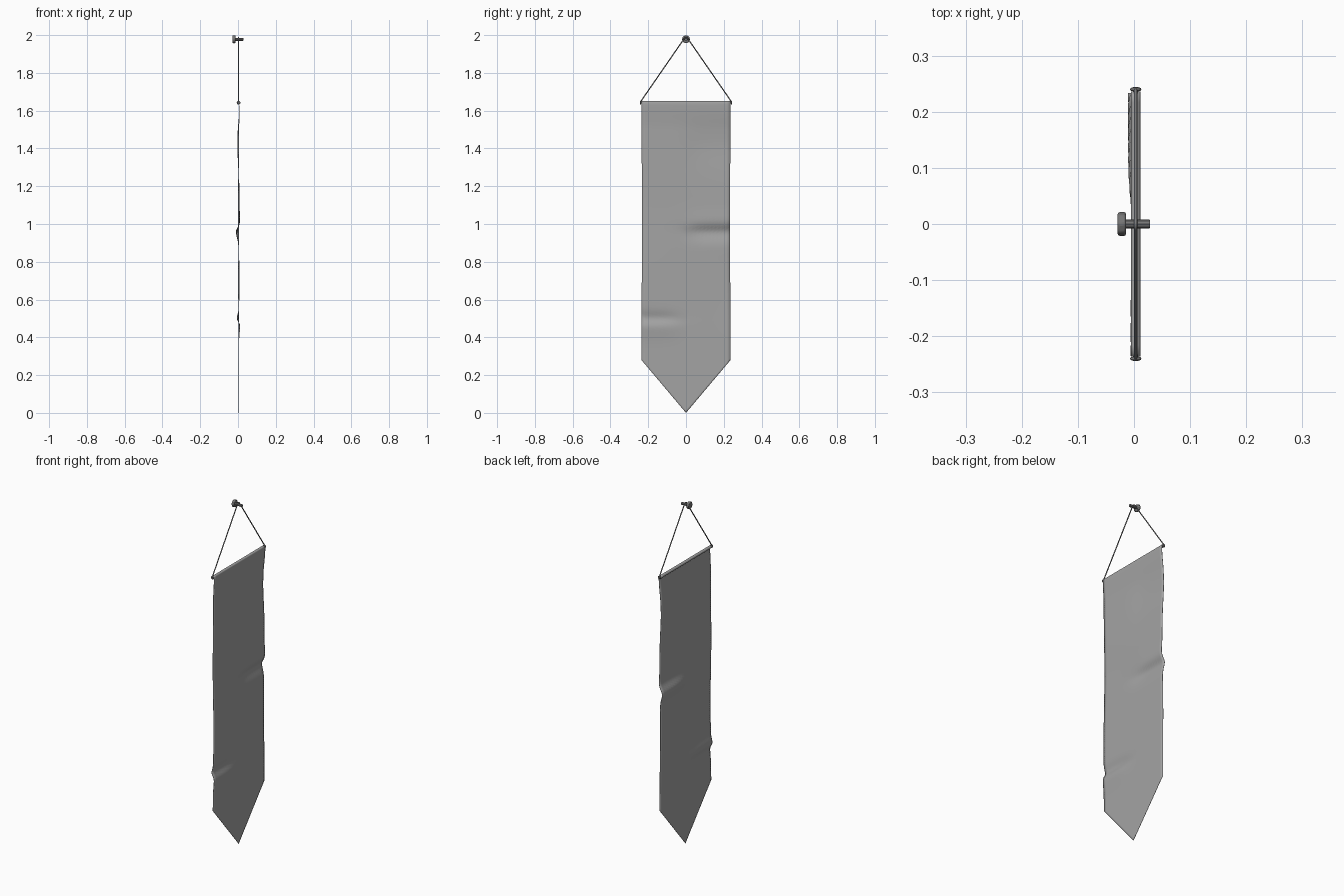
import bpy, bmesh, math
from mathutils import Vector

if "Cube" in bpy.data.objects:
    bpy.data.objects.remove(bpy.data.objects["Cube"])


def material(name, value):
    m = bpy.data.materials.new(name)
    m.use_nodes = True
    colour = (value, value, value, 1)
    m.diffuse_color = colour
    m.node_tree.nodes["Principled BSDF"].inputs["Base Color"].default_value = colour
    return m


CLOTH = material("grey cloth", 0.37)
CORD = material("dark grey cord", 0.2)
METAL = material("dark grey metal", 0.18)


def add_object(name, bm, mat):
    bmesh.ops.recalc_face_normals(bm, faces=bm.faces)
    mesh = bpy.data.meshes.new(name)
    bm.to_mesh(mesh)
    bm.free()
    ob = bpy.data.objects.new(name, mesh)
    bpy.context.collection.objects.link(ob)
    mesh.materials.append(mat)
    return ob


def smooth(ob, angle=40):
    bpy.ops.object.select_all(action='DESELECT')
    ob.select_set(True)
    bpy.context.view_layer.objects.active = ob
    bpy.ops.object.shade_smooth_by_angle(angle=math.radians(angle))


def rod(name, start, end, radius, sides, mat, bevel=0):
    start, end = Vector(start), Vector(end)
    axis = end - start
    bm = bmesh.new()
    bmesh.ops.create_cone(bm, cap_ends=True, segments=sides, radius1=radius,
                          radius2=radius, depth=axis.length)
    bm.transform(axis.to_track_quat('Z', 'Y').to_matrix().to_4x4())
    bmesh.ops.translate(bm, verts=bm.verts, vec=(start + end) / 2)
    ob = add_object(name, bm, mat)
    if bevel:
        mod = ob.modifiers.new("Bevel", 'BEVEL')
        mod.width, mod.segments = bevel, 2
    smooth(ob)
    return ob


# Banner cloth: pointed sheet with creases, rolled into a hem at the top
HALF, SHOULDER, HEM_Z, HEM_X, HEM_R = 0.236, 0.28, 1.642, 0.003, 0.0075


def bump(t, centre, below, above):
    d = t - centre
    return math.exp(-(d / (above if d > 0 else below)) ** 2)


def ripple(y, z):
    u = y / HALF
    left = 1 / (1 + math.exp(-8 * (u - 0.1)))
    right = 1 / (1 + math.exp(8 * (u + 0.25)))
    x = 0.004
    x -= 0.015 * left * bump(z, 0.96, 0.045, 0.025)
    x += 0.004 * left * bump(z, 1.02, 0.03, 0.05)
    x -= 0.010 * right * bump(z, 0.5, 0.018, 0.03)
    x += 0.006 * right * bump(z, 0.46, 0.06, 0.02)
    x += 0.003 * u * math.sin(7 * z) * bump(z, 1.0, 0.6, 0.5)
    x -= 0.006 * left * bump(z, 1.42, 0.12, 0.1)
    top = min(1, max(0, (z - 1.5) / (HEM_Z - 1.5)))
    top = top * top * (3 - 2 * top)
    return x * (1 - top) + (HEM_X + HEM_R) * top


def cloth_rows(y):
    foot = SHOULDER * abs(y) / HALF
    rows = 110
    for i in range(rows + 1):
        z = foot + (HEM_Z - foot) * i / rows
        pinch = 1 - 0.012 * bump(z, 0.9, 0.3, 0.6)
        yield (ripple(y, z), y * pinch, z)
    for i in range(1, 15):
        a = math.radians(20 * i)
        yield (HEM_X + HEM_R * math.cos(a), y, HEM_Z + HEM_R * math.sin(a))


bm = bmesh.new()
COLUMNS = 24
strips = [[bm.verts.new(p) for p in cloth_rows(HALF * (2 * i / COLUMNS - 1))]
          for i in range(COLUMNS + 1)]
for a, b in zip(strips, strips[1:]):
    for i in range(len(a) - 1):
        bm.faces.new((a[i], b[i], b[i + 1], a[i + 1]))
cloth = add_object("banner_cloth", bm, CLOTH)
solid = cloth.modifiers.new("Thickness", 'SOLIDIFY')
solid.thickness, solid.offset = 0.002, 0
smooth(cloth, 50)

# Rod inside the hem
rod("hem_rod", (HEM_X, -0.244, HEM_Z), (HEM_X, 0.244, HEM_Z), 0.005, 12, METAL)

# Nail
NAIL_Z = 1.978
rod("nail_shaft", (-0.018, 0, NAIL_Z), (0.028, 0, NAIL_Z - 0.002), 0.008, 8, METAL)
rod("nail_head", (-0.029, 0, NAIL_Z), (-0.014, 0, NAIL_Z), 0.022, 8, METAL, 0.004)

# Cord: straight runs over the nail with a small loop round each rod end
curve = bpy.data.curves.new("hanging_cord", 'CURVE')
curve.dimensions = '3D'
curve.bevel_depth, curve.bevel_resolution = 0.003, 2


def add_path(points, cyclic=False):
    s = curve.splines.new('POLY')
    s.points.add(len(points) - 1)
    for p, co in zip(s.points, points):
        p.co = (*co, 1)
    s.use_cyclic_u = cyclic


arc = [(HEM_X, 0.010 * math.cos(math.radians(a)), NAIL_Z + 0.010 * math.sin(math.radians(a)))
       for a in range(30, 151, 20)]
add_path([(HEM_X, 0.24, HEM_Z + 0.006)] + arc + [(HEM_X, -0.24, HEM_Z + 0.006)])
for side in (-1, 1):
    add_path([(HEM_X + 0.007 * math.cos(t * math.pi / 6), side * 0.24,
               HEM_Z + 0.007 * math.sin(t * math.pi / 6)) for t in range(12)], True)
cord = bpy.data.objects.new("hanging_cord", curve)
bpy.context.collection.objects.link(cord)
curve.materials.append(CORD)
